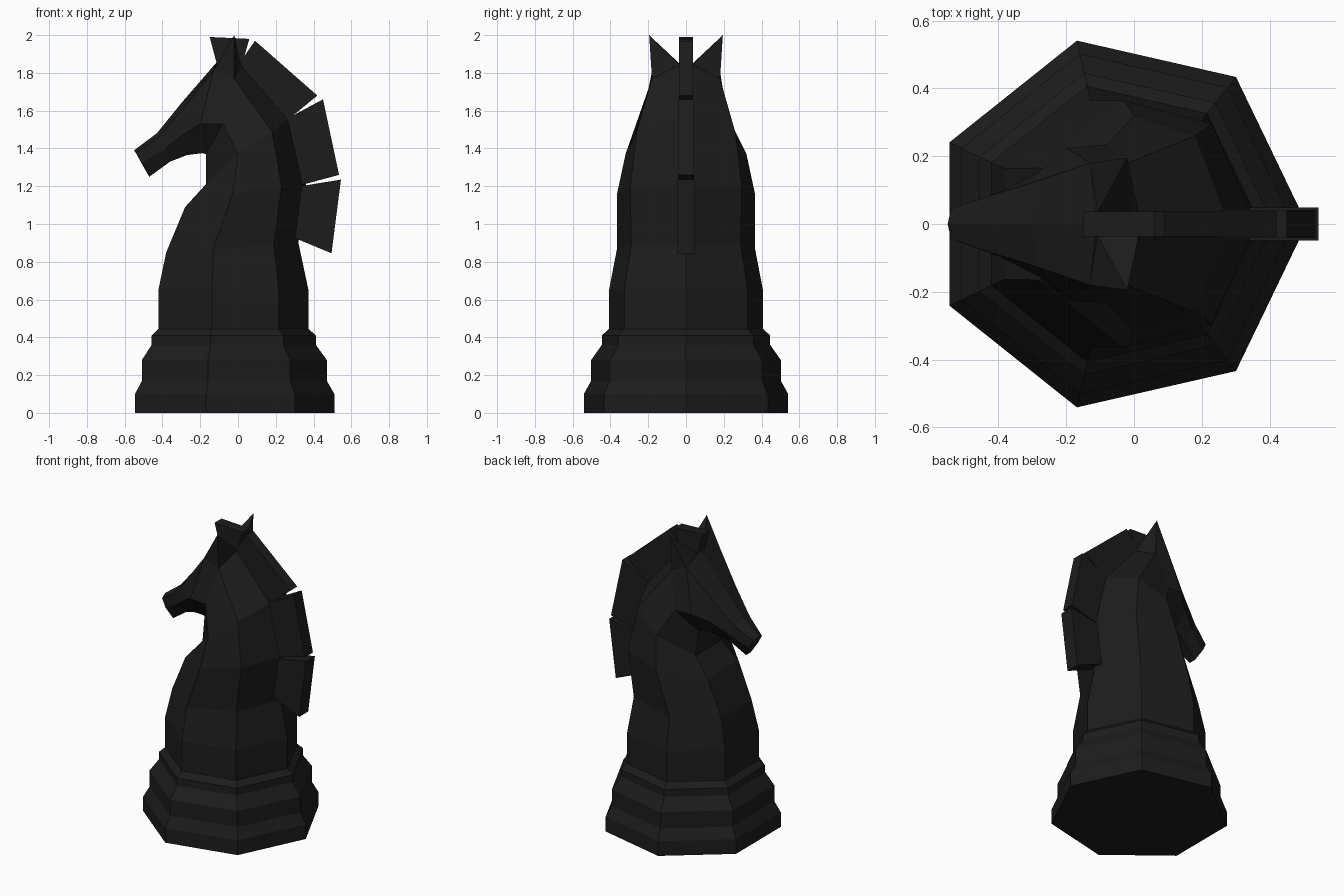
import bpy, bmesh, math

if "Cube" in bpy.data.objects:
    bpy.data.objects.remove(bpy.data.objects["Cube"])

black = bpy.data.materials.new("black")
black.diffuse_color = (0.012, 0.012, 0.012, 1)
black.use_nodes = True
black.node_tree.nodes["Principled BSDF"].inputs["Base Color"].default_value = black.diffuse_color


def build(name, verts, faces):
    me = bpy.data.meshes.new(name)
    me.from_pydata(verts, [], faces)
    bm = bmesh.new()
    bm.from_mesh(me)
    bmesh.ops.recalc_face_normals(bm, faces=bm.faces)
    bm.to_mesh(me)
    bm.free()
    me.materials.append(black)
    ob = bpy.data.objects.new(name, me)
    bpy.context.collection.objects.link(ob)
    return ob


def loft(name, rings):
    n = len(rings[0])
    verts = [v for r in rings for v in r]
    faces = [(k * n + i, k * n + (i + 1) % n, (k + 1) * n + (i + 1) % n, (k + 1) * n + i)
             for k in range(len(rings) - 1) for i in range(n)]
    faces += [tuple(range(n)), tuple(range(len(verts) - n, len(verts)))]
    return build(name, verts, faces)


def heptagon(r, z):
    return [(-0.045 + r * math.cos(i * math.tau / 7), r * math.sin(i * math.tau / 7), z)
            for i in range(7)]


def half_ring(back, *side):
    # back ridge point plus three side points, mirrored across y
    return [(back[0], 0, back[1])] + list(side) + [(x, -y, z) for x, y, z in reversed(side)]


# Stepped seven-sided foot
base = [(0.555, 0), (0.555, 0.1), (0.515, 0.17), (0.515, 0.28), (0.457, 0.36),
        (0.457, 0.41), (0.418, 0.445), (0.418, 0.65)]
rings = [heptagon(r, z) for r, z in base]

# Neck sections, bending over into the head and muzzle
rings += [
    half_ring((.32, .90), (.19, .29, .89), (-.13, .365, .87), (-.38, .163, .85)),
    half_ring((.36, 1.21), (.23, .295, 1.20), (-.03, .365, 1.16), (-.28, .165, 1.09)),
    half_ring((.28, 1.56), (.18, .26, 1.49), (0, .32, 1.37), (-.17, .14, 1.21)),
    half_ring((.02, 1.86), (-.02, .18, 1.77), (-.08, .235, 1.53), (-.17, .11, 1.37)),
    half_ring((-.11, 1.86), (-.13, .18, 1.81), (-.20, .225, 1.53), (-.19, .10, 1.375)),
    half_ring((-.30, 1.64), (-.29, .125, 1.61), (-.28, .155, 1.48), (-.27, .08, 1.365)),
    half_ring((-.43, 1.48), (-.42, .085, 1.46), (-.385, .10, 1.40), (-.36, .05, 1.33)),
    half_ring((-.55, 1.39), (-.54, .045, 1.375), (-.51, .05, 1.32), (-.47, .025, 1.25)),
]
loft("horse_body", rings)

# Pointed ears
for s, side in ((1, "left"), (-1, "right")):
    pts = [(-.13, .18, 1.81), (-.11, .03, 1.845), (.015, .03, 1.84), (-.02, .18, 1.765),
           (-.02, .195, 2.0)]
    build("ear_" + side, [(x, s * y, z) for x, y, z in pts],
          [(0, 1, 2, 3), (0, 1, 4), (1, 2, 4), (2, 3, 4), (3, 0, 4)])

# Forelock and mane slabs
mane = [
    ("forelock", .037, [(-.15, 1.99), (.06, 1.98), (.02, 1.84), (-.11, 1.84)]),
    ("mane_top", .037, [(.09, 1.97), (.42, 1.68), (.25, 1.54), (.0, 1.84)]),
    ("mane_middle", .042, [(.45, 1.66), (.535, 1.26), (.33, 1.205), (.255, 1.555)]),
    ("mane_bottom", .048, [(.545, 1.235), (.495, .845), (.29, .93), (.33, 1.2)]),
]
for name, t, outline in mane:
    loft(name, [[(x, y, z) for x, z in outline] for y in (-t, t)])
